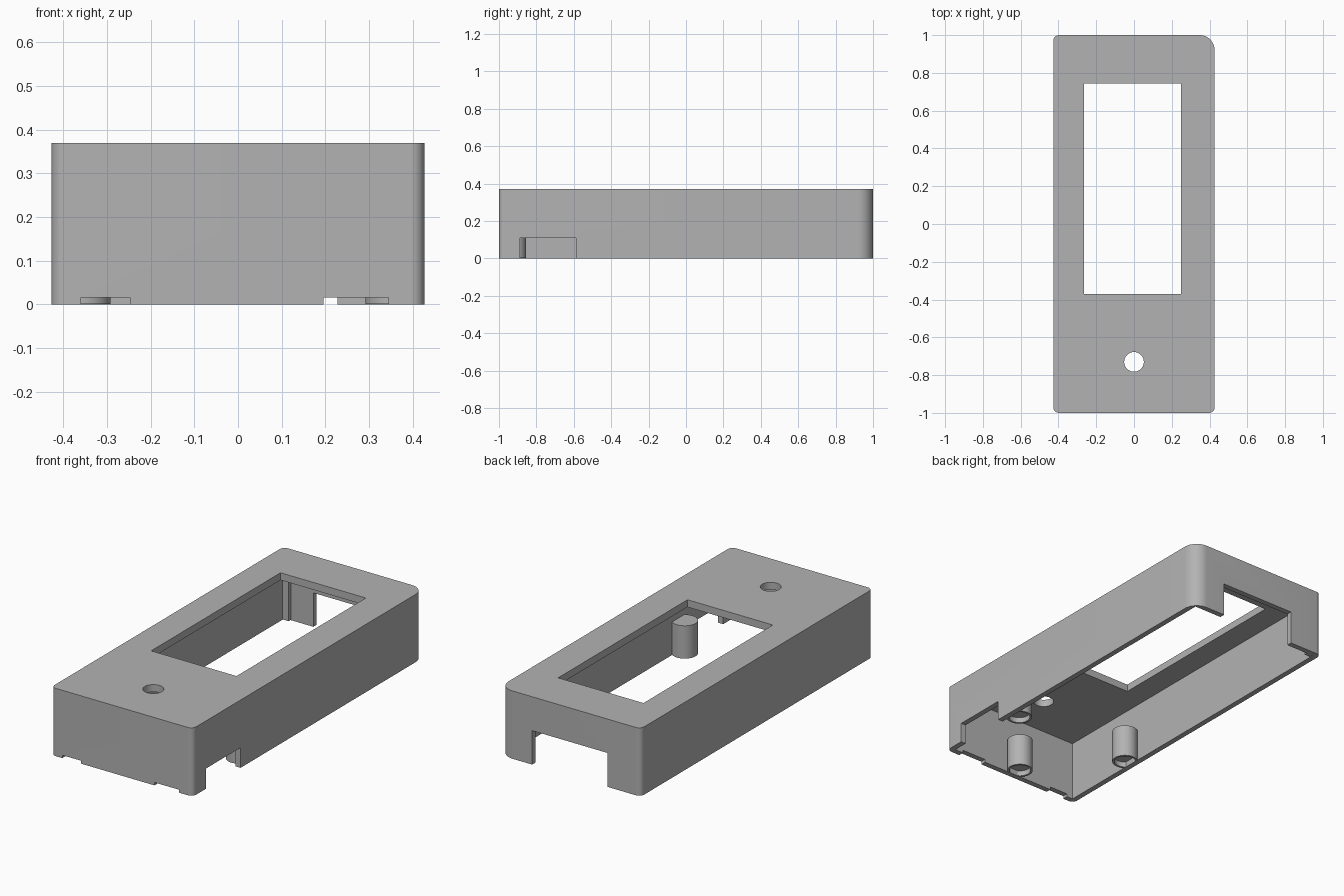
import bpy, bmesh, math

if "Cube" in bpy.data.objects:
    bpy.data.objects.remove(bpy.data.objects["Cube"])

grey = bpy.data.materials.new("plain grey")
grey.diffuse_color = (0.45, 0.45, 0.45, 1)
grey.use_nodes = True
grey.node_tree.nodes["Principled BSDF"].inputs["Base Color"].default_value = grey.diffuse_color

W, L, H = 0.427, 1.0, 0.37      # half width, half length, height
WALL, CEILING = 0.03, 0.33


def add_object(name, bm):
    bmesh.ops.recalc_face_normals(bm, faces=bm.faces)
    mesh = bpy.data.meshes.new(name)
    bm.to_mesh(mesh)
    bm.free()
    mesh.materials.append(grey)
    ob = bpy.data.objects.new(name, mesh)
    bpy.context.collection.objects.link(ob)
    return ob


def prism(name, outline, z0, z1):
    bm = bmesh.new()
    face = bm.faces.new([bm.verts.new((x, y, z0)) for x, y in outline])
    top = bmesh.ops.extrude_face_region(bm, geom=[face])["geom"]
    for v in top:
        if isinstance(v, bmesh.types.BMVert):
            v.co.z = z1
    return add_object(name, bm)


def box(name, x0, x1, y0, y1, z0, z1):
    return prism(name, [(x0, y0), (x1, y0), (x1, y1), (x0, y1)], z0, z1)


def circle(cx, cy, r, n=48):
    return [(cx + r * math.cos(2 * math.pi * i / n),
             cy + r * math.sin(2 * math.pi * i / n)) for i in range(n)]


def lathe(name, cx, cy, profile, n=48):
    bm = bmesh.new()
    rings = [[bm.verts.new((x, y, z)) for x, y in circle(cx, cy, r, n)]
             for r, z in profile]
    for a, b in zip(rings, rings[1:]):
        for i in range(n):
            j = (i + 1) % n
            bm.faces.new((a[i], a[j], b[j], b[i]))
    bm.faces.new(rings[0])
    bm.faces.new(rings[-1])
    return add_object(name, bm)


def activate(ob):
    bpy.ops.object.select_all(action='DESELECT')
    ob.select_set(True)
    bpy.context.view_layer.objects.active = ob


def smooth(ob):
    activate(ob)
    bpy.ops.object.shade_smooth_by_angle(angle=math.radians(30))


# Outer shell outline: three small corner rounds, one large at back right
outline = []
for sx, sy, r, start in [(1, 1, 0.08, 0), (-1, 1, 0.03, 90),
                         (-1, -1, 0.03, 180), (1, -1, 0.03, 270)]:
    for i in range(13):
        a = math.radians(start + 90 * i / 12)
        outline.append((sx * (W - r) + r * math.cos(a),
                        sy * (L - r) + r * math.sin(a)))
shell = prism("case_shell", outline, 0, H)

# Hollow, display window, button hole, back opening, side and front notches
cutters = [
    box("hollow_cutter", -W + WALL, W - WALL, -L + WALL, L - WALL, -0.1, CEILING),
    box("window_cutter", -0.265, 0.25, -0.37, 0.745, 0.25, 0.5),
    prism("button_hole_cutter", circle(0, -0.73, 0.052), 0.25, 0.5),
    box("back_opening_cutter", -0.225, 0.228, 0.9, 1.1, -0.1, 0.185),
    box("side_notch_cutter", 0.35, 0.5, -0.887, -0.588, -0.1, 0.11),
    box("front_notch_left_cutter", -0.36, -0.247, -1.1, -0.95, -0.1, 0.016),
    box("front_notch_right_cutter", 0.196, 0.345, -1.1, -0.95, -0.1, 0.016),
]
for cutter in cutters:
    activate(shell)
    mod = shell.modifiers.new("cut", 'BOOLEAN')
    mod.operation = 'DIFFERENCE'
    mod.solver = 'EXACT'
    mod.object = cutter
    bpy.ops.object.modifier_apply(modifier=mod.name)
    bpy.data.objects.remove(cutter)
smooth(shell)

# Mounting bosses with a shallow recess underneath
for name, x, y in [("left_boss", -0.358, -0.5), ("right_boss", 0.358, -0.5),
                   ("front_boss", 0, -0.921)]:
    smooth(lathe(name, x, y, [(0.055, 0.03), (0.055, 0.001), (0.066, 0.001),
                              (0.066, 0.18)]))

# Small rib in the back left inside corner
box("corner_rib", -0.40, -0.36, 0.95, 0.975, 0.002, CEILING + 0.005)
